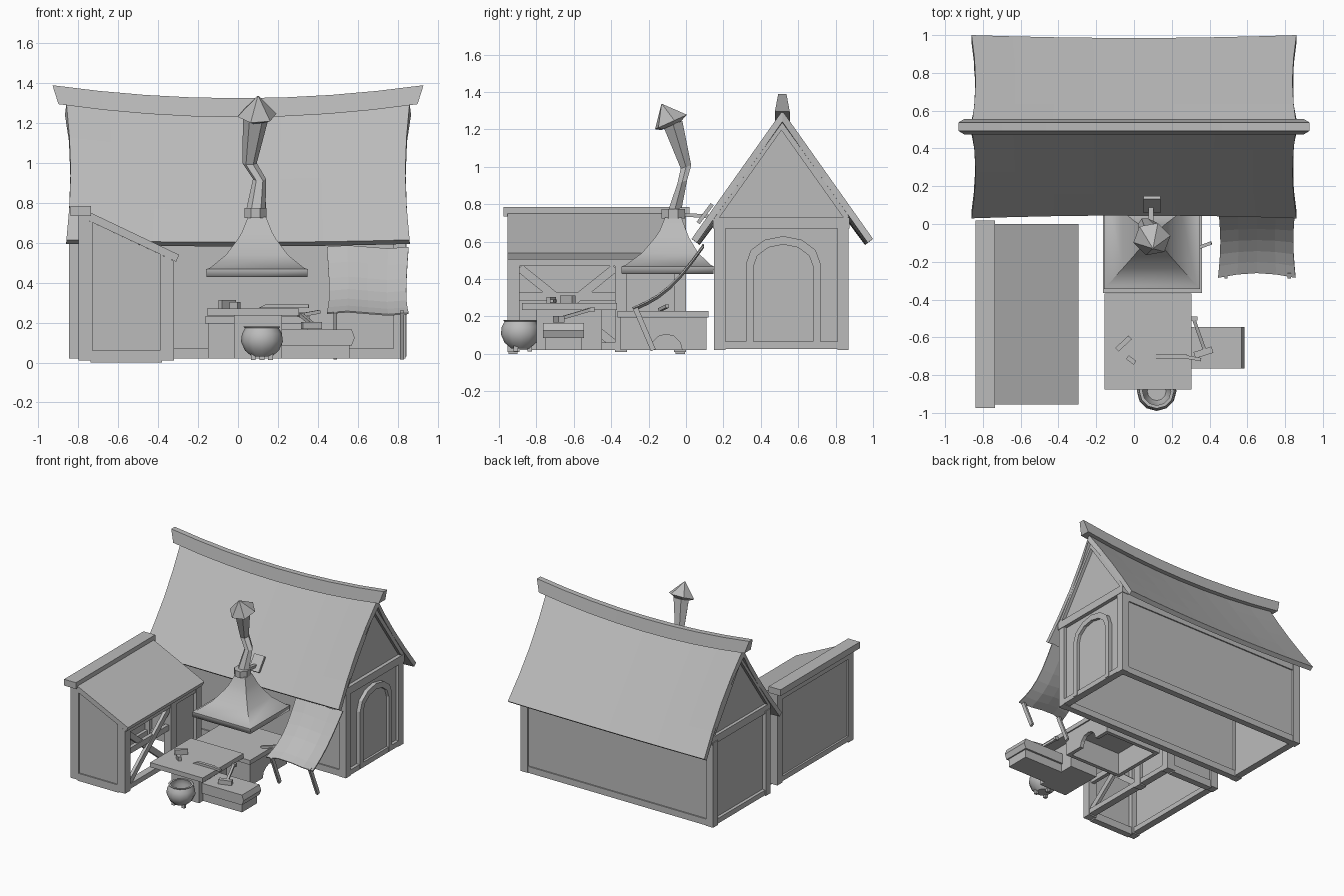
import bpy, bmesh, math
from mathutils import Vector, Matrix

cube = bpy.data.objects.get("Cube")
if cube:
    bpy.data.objects.remove(cube)

grey = bpy.data.materials.new("plain_grey")
grey.use_nodes = True
grey.diffuse_color = (0.5, 0.5, 0.5, 1)
grey.node_tree.nodes["Principled BSDF"].inputs["Base Color"].default_value = (0.5, 0.5, 0.5, 1)


def add(name, bm, thick=0, smooth=None, recalc=True):
    if recalc:
        bmesh.ops.recalc_face_normals(bm, faces=bm.faces[:])
    mesh = bpy.data.meshes.new(name)
    bm.to_mesh(mesh)
    bm.free()
    mesh.materials.append(grey)
    ob = bpy.data.objects.new(name, mesh)
    bpy.context.collection.objects.link(ob)
    if thick:
        mod = ob.modifiers.new("thickness", "SOLIDIFY")
        mod.thickness, mod.offset, mod.use_even_offset = thick, -1, True
    if smooth:
        bpy.ops.object.select_all(action="DESELECT")
        ob.select_set(True)
        bpy.context.view_layer.objects.active = ob
        bpy.ops.object.shade_smooth_by_angle(angle=math.radians(smooth))
    return ob


def box(name, x, y, z):
    bm = bmesh.new()
    size = Matrix.Diagonal((x[1] - x[0], y[1] - y[0], z[1] - z[0], 1))
    mid = Matrix.Translation((sum(x) / 2, sum(y) / 2, sum(z) / 2))
    bmesh.ops.create_cube(bm, size=1, matrix=mid @ size)
    return add(name, bm)


def beam(name, a, b, w, h):
    a, b = Vector(a), Vector(b)
    d = b - a
    bm = bmesh.new()
    rot = d.to_track_quat("Z", "Y").to_matrix().to_4x4()
    bmesh.ops.create_cube(bm, size=1, matrix=Matrix.Translation((a + b) / 2) @ rot
                          @ Matrix.Diagonal((w, h, d.length, 1)))
    return add(name, bm)


def loft(name, rings, ends=(True, True), **kw):
    bm = bmesh.new()
    loops = [[bm.verts.new(p) for p in r] for r in rings]
    n = len(loops[0])
    for lo, hi in zip(loops, loops[1:]):
        for i in range(n):
            j = (i + 1) % n
            bm.faces.new((lo[i], lo[j], hi[j], hi[i]))
    if ends[0]:
        bm.faces.new(loops[0][::-1])
    if ends[1]:
        bm.faces.new(loops[-1])
    return add(name, bm, **kw)


def prism(name, profile, axis, span):
    """Extrude a 2D profile along x (profile in y,z) or y (profile in x,z)."""
    place = (lambda p, s: (s, p[0], p[1])) if axis == "x" else (lambda p, s: (p[0], s, p[1]))
    return loft(name, [[place(p, s) for p in profile] for s in span])


def ring(c, rx, ry, n, turn=0.0, tilt=0.0):
    pts = []
    for i in range(n):
        a = 2 * math.pi * i / n + turn
        y = ry * math.sin(a)
        pts.append((c[0] + rx * math.cos(a), c[1] + y, c[2] + y * tilt))
    return pts


def sheet(name, nu, nv, fn, thick):
    bm = bmesh.new()
    g = [[bm.verts.new(fn(i / nu, j / nv)) for j in range(nv + 1)] for i in range(nu + 1)]
    for i in range(nu):
        for j in range(nv):
            bm.faces.new((g[i][j], g[i + 1][j], g[i + 1][j + 1], g[i][j + 1]))
    return add(name, bm, thick, recalc=False)


# House: sagging roof and ridge cap
def roof_point(u, v):
    u, t = 2 * u - 1, 2 * v - 1
    s = abs(t)
    sag = (0.065 * (1 - s) + 0.012 * s) * (1 - u * u)
    x = 0.86 * u * (1 - 0.025 * math.sin(math.pi * s))
    return x, 0.515 + t * (0.485 - 0.015 * (1 - u * u)), 1.3 - 0.685 * s - sag


sheet("house_roof", 8, 8, roof_point, 0.035)
ridge = []
for i in range(9):
    u = i / 4 - 1
    z = -0.065 * (1 - u * u)
    ridge.append([(0.9 * u, 0.475, 1.295 + z), (0.9 * u, 0.555, 1.295 + z),
                  (0.93 * u, 0.537, 1.39 + z), (0.93 * u, 0.493, 1.39 + z)])
loft("ridge_cap", ridge)

# House: thin walls open below, with timber frame
for y0, tag in ((0.165, "front"), (0.835, "back")):
    box(f"{tag}_wall", (-0.82, 0.82), (y0, y0 + 0.02), (0.03, 0.72))
    yc = 0.18 if tag == "front" else 0.84
    box(f"{tag}_sill", (-0.8, 0.8), (yc - 0.025, yc + 0.025), (0.02, 0.07))
    box(f"{tag}_top_beam", (-0.8, 0.8), (yc - 0.025, yc + 0.025), (0.62, 0.68))
gable = [(0.17, 0.03), (0.85, 0.03), (0.85, 0.72), (0.51, 1.22), (0.17, 0.72)]
for s, tag in ((1, "right"), (-1, "left")):
    prism(f"{tag}_gable_wall", gable, "x", (s * 0.79, s * 0.815))
    lo, hi = sorted((s * 0.785, s * 0.84))
    box(f"{tag}_gable_sill", (lo, hi), (0.2, 0.82), (0.025, 0.065))
    box(f"{tag}_tie_beam", (lo, hi + 0.004), (0.145, 0.875), (0.67, 0.73))
    for y in (0.15, 0.81):
        box(f"{tag}_corner_post", (lo - 0.006, hi), (y, y + 0.06), (0.02, 0.69))
    for y in (0.155, 0.865):
        beam(f"{tag}_rafter", (s * 0.825, y, 0.73), (s * 0.825, 0.51, 1.23), 0.03, 0.04)

# Arched door with raised surround
def arch(c, half, top, n=6):
    pts = [(c - half, 0.03)]
    for i in range(n + 1):
        a = math.pi * (1 - i / n)
        pts.append((c + half * math.cos(a), top - half * 0.75 * (1 - math.sin(a))))
    return pts + [(c + half, 0.03)]


outer, inner = arch(0.52, 0.2, 0.63), arch(0.52, 0.16, 0.585)
prism("door_surround", outer + inner[::-1], "x", (0.81, 0.845))
prism("door", inner, "x", (0.81, 0.822))

# Lean-to shed
prism("shed_roof", [(-0.8, 0.735), (-0.74, 0.752), (-0.295, 0.54), (-0.31, 0.505)],
      "y", (-0.955, 0))
box("shed_roof_cap", (-0.84, -0.737), (-0.975, 0.018), (0.735, 0.785))


def under(x):
    return 0.735 - 0.47 * (x + 0.8)


for y, tag in ((-0.94, "front"), (-0.03, "back")):
    prism(f"shed_{tag}_wall", [(-0.78, 0.03), (-0.34, 0.03), (-0.34, under(-0.34)),
                               (-0.78, under(-0.78))], "y", (y, y + 0.015))
    yy = (y - 0.01, y + 0.04)
    if tag == "back":
        yy = (-0.055, -0.005)
    box(f"shed_{tag}_sill", (-0.74, -0.38), yy, (0.0, 0.06))
for x in (-0.8, -0.39):
    for y in (-0.955, -0.065):
        z = under(x)
        w = under(x + 0.07)
        prism("shed_post", [(x, 0.01), (x + 0.07, 0.01), (x + 0.07, w), (x, z)],
              "y", (y, y + 0.065))
box("shed_outer_wall", (-0.785, -0.77), (-0.9, -0.05), (0.03, 0.72))
for x, top in ((-0.8, 0.72), (-0.38, 0.52)):
    box("shed_side_sill", (x, x + 0.055), (-0.9, -0.05), (0.02, 0.06))
    box("shed_top_beam", (x, x + 0.055), (-0.9, -0.05), (top - 0.05, top))
box("shed_middle_post", (-0.38, -0.32), (-0.38, -0.315), (0.01, 0.5))
box("shed_inner_wall", (-0.36, -0.345), (-0.33, -0.05), (0.03, 0.5))
box("shed_rail", (-0.37, -0.34), (-0.9, -0.37), (0.285, 0.33))
beam("shed_brace", (-0.345, -0.89, 0.05), (-0.345, -0.38, 0.46), 0.025, 0.045)
beam("shed_brace", (-0.36, -0.89, 0.46), (-0.36, -0.38, 0.05), 0.025, 0.045)

# Hearth: hollow base with an arched ash hole
box("hearth_top", (-0.165, 0.36), (-0.365, 0.12), (0.195, 0.23))
box("hearth_front", (-0.15, 0.345), (-0.35, -0.32), (0.02, 0.2))
box("hearth_back", (-0.15, 0.345), (0.08, 0.11), (0.02, 0.2))
box("hearth_left", (-0.15, -0.12), (-0.33, 0.09), (0.02, 0.2))
hole = [(-0.105 + 0.085 * math.cos(math.pi * i / 6), 0.02 + 0.085 * math.sin(math.pi * i / 6))
        for i in range(7)]
prism("hearth_right", [(-0.35, 0.02), (-0.35, 0.2), (0.11, 0.2), (0.11, 0.02)] + hole,
      "x", (0.32, 0.35))
beam("poker", (0.3, -0.14, 0.235), (0.41, -0.1, 0.255), 0.018, 0.018)

# Hood and crooked chimney
q, r2 = math.pi / 4, math.sqrt(2)
hood = [(0.253, -0.098, 0.428), (0.255, -0.098, 0.468), (0.235, -0.095, 0.475),
        (0.155, -0.085, 0.54), (0.095, -0.075, 0.62), (0.075, -0.07, 0.655),
        (0.045, -0.068, 0.73)]
loft("smoke_hood", [ring((0.095, y, z), h * r2, h * r2 * 0.97, 4, q) for h, y, z in hood],
     (False, True), thick=0.012, smooth=35)
loft("chimney_collar", [ring((0.088, -0.068, z), 0.06, 0.068, 8, q / 2) for z in (0.725, 0.775)])
pipe = [(0.09, -0.06, 0.77, 0.048), (0.108, -0.02, 0.92, 0.033),
        (0.058, 0, 1.0, 0.036), (0.09, -0.07, 1.23, 0.065)]
loft("chimney_pipe", [ring(p[:3], p[3], p[3] * 0.9, 6, 0, 0.3) for p in pipe])
loft("chimney_cap", [ring((0.095, -0.08, 1.22), 0.06, 0.055, 6, 0.2, 0.45),
                     ring((0.095, -0.08, 1.24), 0.1, 0.09, 6, 0.2, 0.45),
                     ring((0.1, -0.128, 1.335), 0.004, 0.004, 6, 0.2)])
beam("chimney_bracket", (0.09, -0.02, 0.745), (0.09, 0.12, 0.735), 0.025, 0.02)
beam("bracket_plate", (0.095, 0.065, 0.7), (0.095, 0.14, 0.8), 0.09, 0.02)

# Cloth awning on two slanted poles
def cloth(u, v):
    w = 1 - v
    sag = 0.055 * math.sin(math.pi * w)
    x = 0.445 + 0.41 * u + 0.012 * math.sin(math.pi * w) * (1 - 2 * u)
    return (x, 0.09 - 0.375 * w + 0.025 * w * math.sin(math.pi * u),
            0.58 - 0.33 * w - sag + 0.008 * math.sin(math.pi * 2 * u))


sheet("awning", 4, 6, cloth, 0.008)
for x in (0.487, 0.822):
    beam("awning_pole", (x, -0.275, 0.255), (x, -0.175, 0.02), 0.018, 0.028)

# Work table, side bench
box("table_top", (-0.155, 0.305), (-0.877, -0.368), (0.235, 0.272))
box("table_base", (-0.02, 0.22), (-0.8, -0.45), (0.02, 0.24))
box("bench_base", (0.2, 0.56), (-0.75, -0.56), (0.02, 0.09))
prism("bench_top", [(0.2, 0.085), (0.57, 0.085), (0.585, 0.125), (0.57, 0.165), (0.2, 0.165)],
      "y", (-0.765, -0.545))

# Tools
prism("blade", [(0.105, 0.274), (0.14, 0.292), (0.28, 0.292), (0.28, 0.274)],
      "y", (-0.715, -0.69))
beam("blade_grip", (0.27, -0.703, 0.283), (0.355, -0.718, 0.283), 0.018, 0.018)
beam("hammer_handle", (0.315, -0.5, 0.24), (0.375, -0.67, 0.19), 0.018, 0.018)
beam("hammer_head", (0.32, -0.695, 0.185), (0.415, -0.665, 0.185), 0.035, 0.035)
box("small_peg", (0.305, 0.335), (-0.51, -0.49), (0.225, 0.25))
beam("ore_lump", (-0.09, -0.665, 0.285), (-0.02, -0.6, 0.285), 0.026, 0.055)
beam("ore_lump", (-0.035, -0.705, 0.282), (0.005, -0.735, 0.282), 0.024, 0.045)

# Cauldron with feet
pot = [(0.05, 0.03), (0.085, 0.06), (0.105, 0.105), (0.1, 0.145), (0.085, 0.172),
       (0.092, 0.18), (0.075, 0.18), (0.085, 0.14), (0.05, 0.05)]
loft("cauldron", [ring((0.12, -0.885, z), r, r, 12) for r, z in pot], smooth=40)
for i in range(3):
    a = math.pi * (2 * i / 3 + 0.5)
    x, y = 0.12 + 0.05 * math.cos(a), -0.885 + 0.05 * math.sin(a)
    box("cauldron_foot", (x - 0.012, x + 0.012), (y - 0.012, y + 0.012), (0.012, 0.05))
